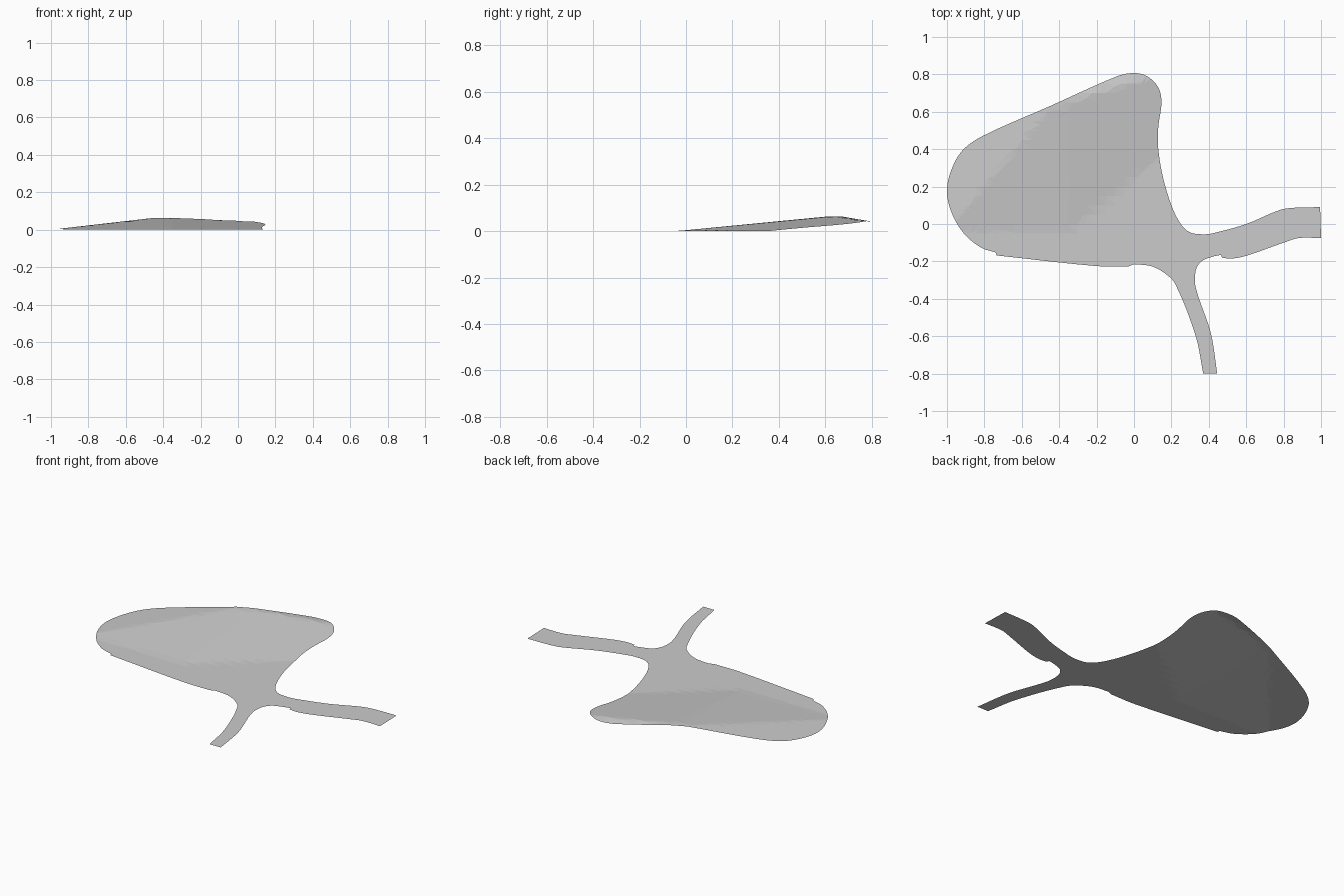
import bpy
import bmesh
from mathutils import Vector
from mathutils.geometry import interpolate_bezier

default_cube = bpy.data.objects.get("Cube")
if default_cube:
    bpy.data.objects.remove(default_cube, do_unlink=True)

GRID = 0.05
PEAK = 0.063


def make_material(name, color):
    material = bpy.data.materials.new(name)
    material.use_nodes = True
    material.diffuse_color = color
    shader = next(n for n in material.node_tree.nodes if n.type == "BSDF_PRINCIPLED")
    shader.inputs["Base Color"].default_value = color
    return material


def smooth_path(points, closed=False, steps=5):
    """Run a soft curve through the points and return its samples."""
    knots = [Vector((x, y, 0)) for x, y in points]
    count = len(knots)

    def tangent(i):
        if closed:
            before, after = knots[i - 1], knots[(i + 1) % count]
        else:
            before, after = knots[max(i - 1, 0)], knots[min(i + 1, count - 1)]
        return (after - before).normalized()

    samples = []
    for i in range(count if closed else count - 1):
        j = (i + 1) % count
        start, end = knots[i], knots[j]
        reach = (end - start).length / 3
        curve = interpolate_bezier(start, start + tangent(i) * reach,
                                   end - tangent(j) * reach, end, steps + 1)
        samples += curve[:-1]
    if not closed:
        samples.append(knots[-1])
    return samples


def ground_height(x, y):
    """Low hill made of a few sloping planes, flat at the front and the junction."""
    front_slope = 0.097 * (y + 0.04)
    left_slope = 0.115 * (x + 1)
    right_slope = 0.093 * (y - 0.35) - 0.076 * (x - 0.13)
    back_slope = PEAK - 0.17 * (y - 0.67)
    return max(0, min(front_slope, left_slope, right_slope, back_slope, PEAK))


def build_sheet(name, loops, material):
    """Fill the loops (outline, then holes), cut a grid and drape it on the hill."""
    bm = bmesh.new()
    for loop in loops:
        verts = [bm.verts.new(point) for point in loop]
        for i, vert in enumerate(verts):
            bm.edges.new((verts[i - 1], vert))
    bmesh.ops.triangle_fill(bm, edges=bm.edges[:], use_beauty=True,
                            normal=Vector((0, 0, 1)))
    for axis in (Vector((1, 0, 0)), Vector((0, 1, 0))):
        for step in range(-20, 21):
            bmesh.ops.bisect_plane(bm, geom=bm.verts[:] + bm.edges[:] + bm.faces[:],
                                   plane_co=axis * step * GRID, plane_no=axis)
    bmesh.ops.triangulate(bm, faces=bm.faces[:])
    bm.normal_update()
    bmesh.ops.reverse_faces(bm, faces=[f for f in bm.faces if f.normal.z < 0])
    for vert in bm.verts:
        vert.co.z = ground_height(vert.co.x, vert.co.y)
    mesh = bpy.data.meshes.new(name)
    bm.to_mesh(mesh)
    bm.free()
    mesh.materials.append(material)
    sheet = bpy.data.objects.new(name, mesh)
    bpy.context.collection.objects.link(sheet)
    return sheet


# Outer edge around the loop road and on along the far side of the left road
loop_edge = [(-0.74, -0.152), (-0.82, -0.125), (-0.91, -0.05), (-0.975, 0.06),
             (-1, 0.17), (-0.98, 0.28), (-0.92, 0.39), (-0.81, 0.47),
             (-0.45, 0.63), (-0.09, 0.79), (0, 0.807), (0.07, 0.79),
             (0.13, 0.73), (0.147, 0.65), (0.13, 0.52), (0.13, 0.4),
             (0.155, 0.25), (0.2, 0.1), (0.25, 0), (0.3, -0.045),
             (0.38, -0.055), (0.44, -0.045), (0.6, 0), (0.78, 0.075),
             (0.86, 0.087), (0.995, 0.09)]
# Near side of the left road
left_road_edge = [(1, -0.075), (0.88, -0.075), (0.8, -0.1), (0.6, -0.17),
                  (0.52, -0.185), (0.47, -0.18)]
# Both sides of the front road
front_road_left = [(0.465, -0.165), (0.42, -0.175), (0.36, -0.2), (0.33, -0.25),
                   (0.33, -0.34), (0.41, -0.58), (0.445, -0.8)]
front_road_right = [(0.37, -0.8), (0.33, -0.6), (0.22, -0.32), (0.16, -0.26),
                    (0.09, -0.225), (0, -0.215)]
# Front edge of the loop road
front_edge = [(-0.03, -0.227), (-0.2, -0.225), (-0.735, -0.168)]

# Kerb line between road and island
island_edge = [(-0.91, 0.2), (-0.88, 0.3), (-0.8, 0.39), (-0.05, 0.72),
               (0.01, 0.735), (0.06, 0.68), (0.055, 0.45), (0.11, 0.1),
               (0.13, 0), (0.1, -0.07), (0.03, -0.1), (-0.15, -0.09),
               (-0.65, -0.045), (-0.8, 0), (-0.88, 0.08)]

grey = make_material("plain grey", (0.6, 0.6, 0.6, 1))
outline = []
for edge in (loop_edge, left_road_edge, front_road_left, front_road_right, front_edge):
    outline += smooth_path(edge)
kerb = smooth_path(island_edge, closed=True)

build_sheet("road_surface", [outline, kerb], grey)
build_sheet("island_surface", [kerb], grey)
